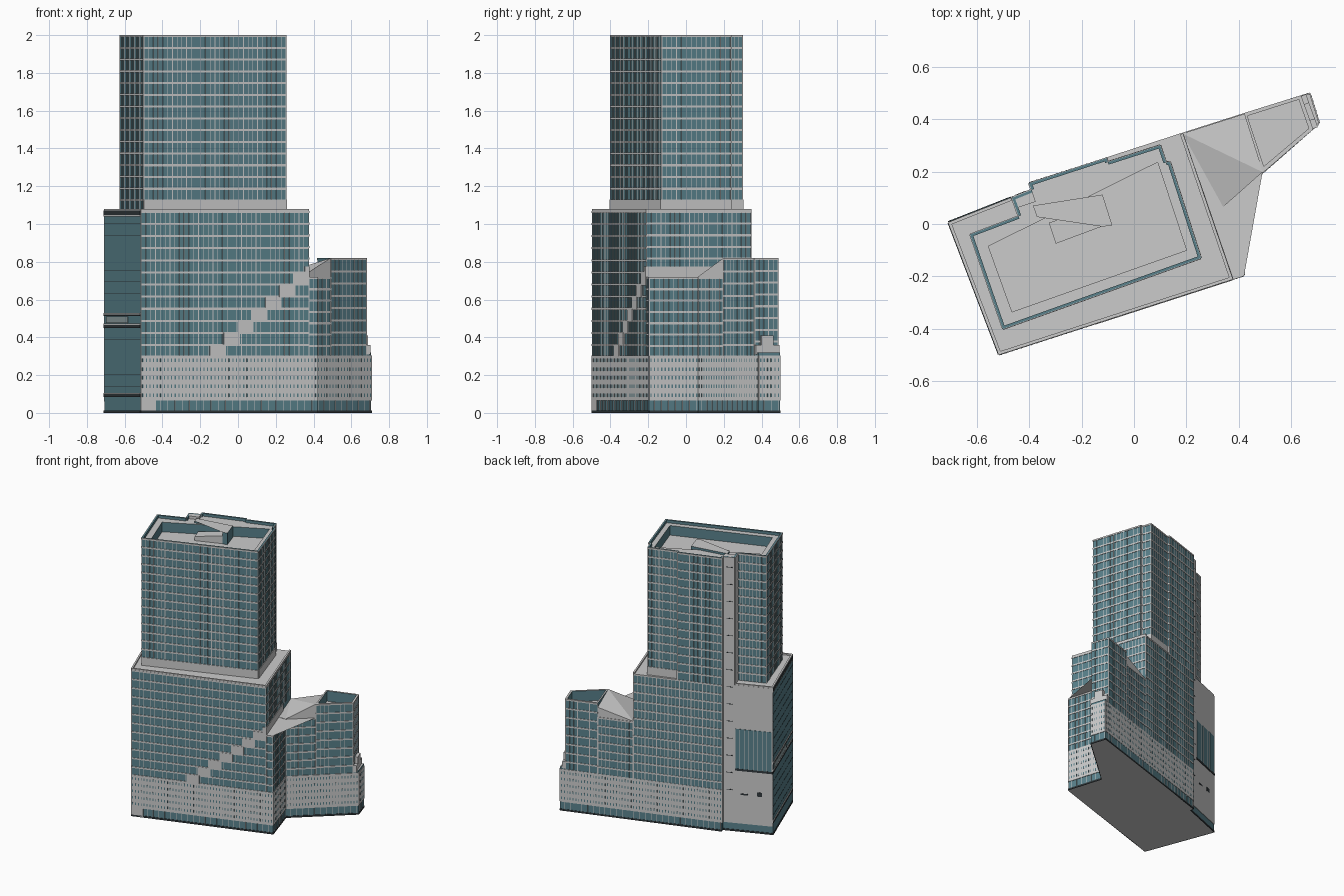
import bpy, bmesh
from mathutils import Vector

if "Cube" in bpy.data.objects:
    bpy.data.objects.remove(bpy.data.objects["Cube"])


def material(name, rgb):
    m = bpy.data.materials.new(name)
    m.diffuse_color = (*rgb, 1)
    m.use_nodes = True
    m.node_tree.nodes["Principled BSDF"].inputs["Base Color"].default_value = m.diffuse_color
    return m


GLASS = material("glass", (0.10, 0.22, 0.26))
STONE = material("stone", (0.75, 0.75, 0.75))
DARK = material("dark_trim", (0.03, 0.04, 0.045))


def finish(bm, name, *mats):
    bmesh.ops.recalc_face_normals(bm, faces=bm.faces)
    me = bpy.data.meshes.new(name)
    bm.to_mesh(me)
    bm.free()
    for m in mats:
        me.materials.append(m)
    bpy.context.collection.objects.link(bpy.data.objects.new(name, me))


def prism(name, poly, z0, tops, wall=GLASS, hole=None, floor=0):
    """Upright block: glass walls, stone roof, optional sunken roof pit."""
    bm = bmesh.new()
    n = len(poly)
    if not isinstance(tops, (list, tuple)):
        tops = [tops] * n
    lo = [bm.verts.new((x, y, z0)) for x, y in poly]
    hi = [bm.verts.new((x, y, z)) for (x, y), z in zip(poly, tops)]
    bm.faces.new(lo)
    for i in range(n):
        bm.faces.new((lo[i], lo[i - 1], hi[i - 1], hi[i]))
    if hole:
        k = len(hole)
        rim = [bm.verts.new((x, y, tops[0])) for x, y in hole]
        pit = [bm.verts.new((x, y, floor)) for x, y in hole]
        bm.faces.new(pit)
        for i in range(k):
            bm.faces.new((pit[i], pit[i - 1], rim[i - 1], rim[i]))
        edges = [bm.edges.get((v[i], v[i - 1])) for v in (hi, rim) for i in range(len(v))]
        bmesh.ops.triangle_fill(bm, edges=edges, use_beauty=True)
    else:
        bmesh.ops.triangulate(bm, faces=[bm.faces.new(hi)])
    bm.normal_update()
    for f in bm.faces:
        f.material_index = int(abs(f.normal.z) > 0.5)
    finish(bm, name, wall, STONE)


def wbox(bm, p, q, s0, s1, z0, z1, d0, d1):
    """Box on wall p-q: s along the wall, d outward from it."""
    p, q = Vector(p), Vector(q)
    t = (q - p).normalized()
    o = Vector((t.y, -t.x))
    c = [p + t * s + o * d for s, d in ((s0, d0), (s1, d0), (s1, d1), (s0, d1))]
    a = [bm.verts.new((v.x, v.y, z0)) for v in c]
    b = [bm.verts.new((v.x, v.y, z1)) for v in c]
    bm.faces.new(a)
    bm.faces.new(b)
    for i in range(4):
        bm.faces.new((a[i - 1], a[i], b[i], b[i - 1]))


def length(p, q):
    return (Vector(q) - Vector(p)).length


def strips(name, runs, mat, d0=-0.002, d1=0.004):
    """Wall panels given as (p, q, from fraction, to fraction, z0, z1)."""
    bm = bmesh.new()
    for p, q, f0, f1, z0, z1 in runs:
        n = length(p, q)
        wbox(bm, p, q, n * f0, n * f1, z0, z1, d0, d1)
    finish(bm, name, mat)


def facade(name, walls, floor_h=0.0625, pitch=0.027):
    """Floor bands and mullions on walls (p, q, z0, z1)."""
    bm = bmesh.new()
    for p, q, z0, z1 in walls:
        n = length(p, q)
        rows = max(1, round((z1 - z0) / floor_h))
        for i in range(1, rows + 1):
            z = z0 + (z1 - z0) * i / rows
            wbox(bm, p, q, 0, n, z - 0.011, z, -0.002, 0.003)
        cols = max(1, round(n / pitch))
        for i in range(cols + 1):
            s = 0.002 + (n - 0.004) * i / cols
            w = 0.0022 if i % 3 == 0 else 0.001
            wbox(bm, p, q, s - w, s + w, z0, z1, -0.002, 0.002)
    finish(bm, name, STONE)


def edges_of(poly):
    return [(poly[i], poly[(i + 1) % len(poly)]) for i in range(len(poly))]


# key plan corners
W, S, M, SE = (-0.707, 0.005), (-0.515, -0.497), (0.375, -0.21), (0.42, -0.195)
NOTCH, K, E = (0.34, 0.065), (0.49, 0.198), (0.68, 0.362)
E2, E3, NE = (0.705, 0.385), (0.67, 0.497), (0.635, 0.487)
NK, NM, NW, C1 = (0.42, 0.42), (0.185, 0.345), (-0.4, 0.155), (-0.39, 0.13)
C2, C3, TW = (-0.465, 0.10), (-0.44, 0.03), (-0.625, -0.04)

# main masses
prism("main_block", [W, S, M, NM, NW, C1], 0, 1.07)
prism("wing_low_block", [M, SE, NOTCH, K, NK, NM], 0, 0.72)
prism("wing_sloped_roof", [(0.281, 0.065), NOTCH, K, NK, NM], 0.715,
      [0.722, 0.722, 0.82, 0.79, 0.722], STONE)
prism("wing_end_block", [K, E, NE, NK], 0, 0.82,
      hole=[(0.495, 0.22), (0.666, 0.364), (0.628, 0.474), (0.432, 0.412)], floor=0.745)
prism("wing_end_base", [E, E2, E3, NE], 0, 0.32)
tower = [(-0.5, -0.4), (0.255, -0.13), (0.137, 0.237), (0.122, 0.235), (0.1, 0.30),
         (-0.1, 0.236), (-0.105, 0.251), NW, C1, C2, C3, TW]
pit = [(-0.555, -0.085), (-0.465, -0.335), (0.2, -0.1), (0.09, 0.235)]
prism("tower", tower, 1.06, 1.98, hole=pit, floor=1.91)
strips("tower_parapet", [(p, q, 0, 1, 1.97, 2.0) for p, q in edges_of(tower)], GLASS, -0.01, 0)
prism("lift_core", [C1, C2, (-0.45, 0.06), (-0.375, 0.085)], 1.0, 2.0, STONE)

# rooftop plant
prism("roof_plant_upper", [(-0.385, 0.07), (-0.37, 0.027), (-0.145, 0.105), (-0.12, -0.01),
                           (-0.083, -0.005), (-0.12, 0.112)], 1.9, 1.995)
prism("roof_plant_lower", [(-0.325, 0.005), (-0.298, -0.075), (-0.105, -0.003), (-0.13, 0.065)],
      1.9, [1.94, 1.94, 1.97, 1.97], STONE)

# curtain walls
te = edges_of(tower)
facade("tower_facade", [(*e, 1.13, 2.0) for e in te[:6]] + [(*te[6], 1.07, 2.0), (*te[11], 1.07, 2.0)])
facade("tower_west_facade", [(*te[10], 1.07, 2.0)], 0.0625, 0.016)
facade("main_facade", [(S, M, 0.30, 1.07), (M, NM, 0.76, 1.07), (NM, NW, 0.30, 1.07)])
facade("wing_facade", [(M, SE, 0.30, 0.72), (SE, NOTCH, 0.30, 0.72), (NOTCH, K, 0.30, 0.72),
                       (K, E, 0.30, 0.82), (E, NE, 0.32, 0.82), (NE, NK, 0.30, 0.82),
                       (NK, NM, 0.30, 0.72)])
strips("tower_base_band", [(*e, 0, 1, 1.07, 1.13) for e in te[:6]], STONE)
strips("wing_roof_upstand", [(M, NM, 0, 0.68, 0.72, 0.775)], STONE)

# stone base with rows of slit windows and street-level mullions
base = [(S, SE), (SE, NOTCH), (NOTCH, E2), (E2, E3), (E3, NW)]
strips("base_cladding", [(*e, 0, 1, 0.065, 0.305) for e in base], STONE)
strips("ground_line", [(*e, 0, 1, 0.0, 0.012) for e in base + [(W, S), (C1, W)]], DARK)
strips("base_corner_pier", [(S, SE, 0, 0.085, 0, 0.07)], STONE)
slits, posts = bmesh.new(), bmesh.new()
for p, q in base:
    n = length(p, q)
    count = round(n / 0.02)
    for i in range(count):
        s = n * (i + 0.5) / count
        for row in range(5):
            z = 0.085 + row * 0.046
            wbox(slits, p, q, s - 0.003, s + 0.003, z, z + 0.018, 0, 0.0048)
        if i % 2:
            wbox(posts, p, q, s - 0.0015, s + 0.0015, 0.012, 0.065, 0, 0.003)
finish(slits, "base_slit_windows", GLASS)
finish(posts, "street_level_mullions", STONE)

# stepped stone diagonal on the front
bm = bmesh.new()
n = length(S, M)
for i in range(7):
    s = n * (0.41 + 0.0825 * i)
    wbox(bm, S, M, s, min(n, s + n * 0.095), 0.30 + 0.0625 * i, 0.3625 + 0.0625 * i, -0.002, 0.005)
wbox(bm, S, M, n * 0.975, n, 0.72, 0.775, -0.002, 0.005)
finish(bm, "diagonal_steps", STONE)

# west wall trim
strips("west_dark_bands", [(W, S, 0, 1, z, z + h) for z, h in
                           ((0.085, 0.014), (0.45, 0.016), (0.514, 0.008), (1.048, 0.024))], DARK)
strips("west_light_bands", [(W, S, 0, 1, z, z + 0.007) for z in (0.099, 0.466, 0.522, 1.041)], STONE)
strips("west_light_window", [(W, S, 0.06, 0.65, 0.475, 0.51)],
       material("pale_glass", (0.28, 0.36, 0.37)))
strips("west_seams", [(W, S, 0, 1, 0.14 + 0.0615 * i, 0.1415 + 0.0615 * i)
                      for i in range(15) if i not in (5, 6)], DARK, -0.001, 0.001)

# blank stone wall and core shaft on the back left
strips("back_stone_wall", [(C1, W, 0, 1, 0.06, 1.07)], STONE, -0.002, 0.003)
strips("core_wall", [(C1, C2, 0, 1, 0.06, 2.0), (NW, C1, 0, 1, 0.06, 2.0),
                     (C2, C3, 0, 1, 1.07, 2.0)], STONE, -0.002, 0.004)
strips("core_slits", [(C1, C2, 0.3, 0.8, 0.3 + 0.125 * i, 0.304 + 0.125 * i)
                      for i in range(14)], DARK, 0, 0.0055)
strips("back_window", [(C1, W, 0.25, 0.98, 0.46, 0.75)], GLASS, 0, 0.005)
strips("back_window_mullions", [(C1, W, 0.25 + 0.09 * i, 0.255 + 0.09 * i, 0.46, 0.75)
                                for i in range(9)], STONE, 0, 0.0065)
strips("back_window_sill", [(C1, W, 0.25, 1, 0.445, 0.46)], DARK, 0, 0.006)
strips("back_vents", [(C1, W, 0.35, 0.5, 0.27, 0.28), (C1, W, 0.68, 0.78, 0.27, 0.30)],
       DARK, 0, 0.005)

# small roof boxes and coping
strips("wing_end_boxes", [(E, NE, 0, 0.4, 0.31, 0.36), (E, NE, 0.25, 0.75, 0.31, 0.41),
                          (E, NE, 0.75, 1, 0.31, 0.36)], STONE, 0, 0.022)
strips("main_roof_coping", [(W, S, 0, 1, 1.06, 1.08), (S, M, 0, 1, 1.06, 1.08),
                            (M, NM, 0, 1, 1.06, 1.08), (C1, W, 0.25, 1, 1.06, 1.08)],
       STONE, -0.01, 0.002)
